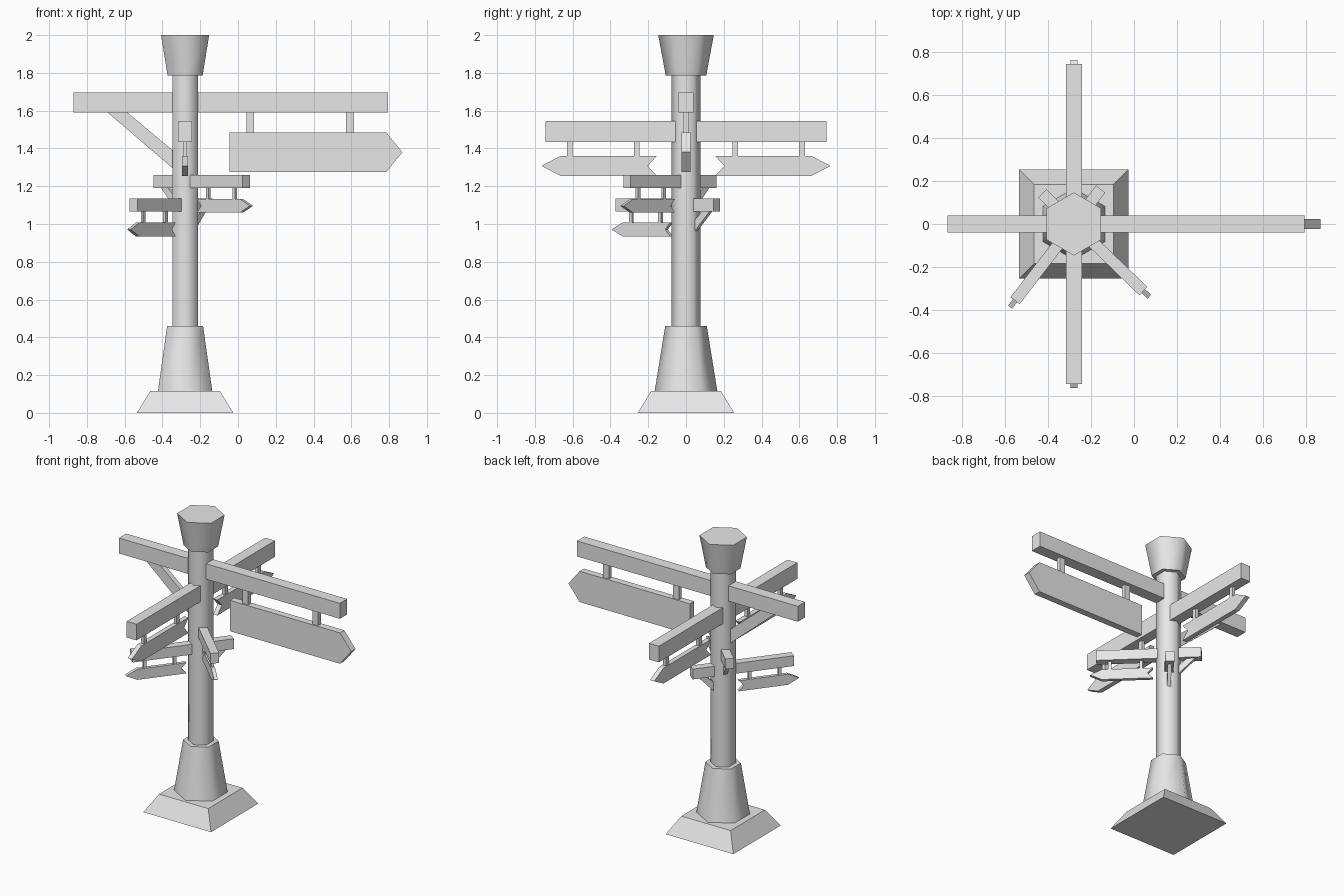
import bpy
import bmesh
from math import radians, cos, sin, pi
from mathutils import Matrix, Vector

if "Cube" in bpy.data.objects:
    bpy.data.objects.remove(bpy.data.objects["Cube"])

GREY = (0.8, 0.8, 0.8, 1)
mat = bpy.data.materials.new("plain_grey")
mat.use_nodes = True
mat.diffuse_color = GREY
mat.node_tree.nodes["Principled BSDF"].inputs["Base Color"].default_value = GREY

POLE = Vector((-0.28, 0, 0))


def finish(name, bm, angle=0):
    """Turn a bmesh into an object, placed on the pole axis and aimed outward."""
    bmesh.ops.recalc_face_normals(bm, faces=bm.faces)
    mesh = bpy.data.meshes.new(name)
    bm.to_mesh(mesh)
    bm.free()
    mesh.materials.append(mat)
    obj = bpy.data.objects.new(name, mesh)
    obj.matrix_world = Matrix.Translation(POLE) @ Matrix.Rotation(radians(angle), 4, "Z")
    bpy.context.collection.objects.link(obj)
    return obj


def prism(name, sides, z0, r0, z1, r1, turn, smooth=True):
    """Tapered regular prism around the pole axis."""
    bm = bmesh.new()
    rings = []
    for z, r in ((z0, r0), (z1, r1)):
        angles = [turn + 2 * pi * i / sides for i in range(sides)]
        rings.append([bm.verts.new((r * cos(a), r * sin(a), z)) for a in angles])
    low, high = rings
    bm.faces.new(low)
    bm.faces.new(high)
    for i in range(sides):
        j = (i + 1) % sides
        bm.faces.new((low[i], low[j], high[j], high[i]))
    obj = finish(name, bm)
    if smooth:
        bpy.ops.object.select_all(action="DESELECT")
        obj.select_set(True)
        bpy.context.view_layer.objects.active = obj
        bpy.ops.object.shade_smooth_by_angle(angle=radians(65))


def plate(name, outline, width, angle):
    """Extrude a (distance, height) outline sideways, then aim it."""
    bm = bmesh.new()
    face = bm.faces.new([bm.verts.new((d, -width / 2, z)) for d, z in outline])
    new = bmesh.ops.extrude_face_region(bm, geom=[face])["geom"]
    verts = [v for v in new if isinstance(v, bmesh.types.BMVert)]
    bmesh.ops.translate(bm, verts=verts, vec=(0, width, 0))
    finish(name, bm, angle)


def bar(name, d0, d1, z0, z1, width, angle):
    plate(name, [(d0, z0), (d1, z0), (d1, z1), (d0, z1)], width, angle)


def sign(name, tail, notch, shoulder, tip, z0, z1, width, angle):
    """Arrow board, with a notched tail if notch differs from tail."""
    mid = (z0 + z1) / 2
    outline = [(tail, z0), (shoulder, z0), (tip, mid), (shoulder, z1), (tail, z1)]
    if notch > tail:
        outline.append((notch, mid))
    plate(name, outline, width, angle)


# Base, pedestal, pole and cap
prism("base", 4, 0, 0.255 * 2 ** 0.5, 0.115, 0.185 * 2 ** 0.5, pi / 4, smooth=False)
prism("pedestal", 6, 0.115, 0.166, 0.46, 0.11, pi / 2)
prism("pole", 6, 0.46, 0.078, 1.785, 0.078, pi / 2)
prism("cap", 6, 1.785, 0.107, 2.0, 0.147, pi / 2)

# Large top sign with its counter beam and brace
bar("large_beam", -0.59, 1.075, 1.59, 1.695, 0.078, 0)
sign("large_sign", 0.235, 0.235, 1.065, 1.15, 1.275, 1.485, 0.046, 0)
for d in (0.345, 0.872):
    bar("large_hanger", d - 0.021, d + 0.021, 1.485, 1.59, 0.03, 0)
plate("large_brace", [(0.41, 1.59), (0.305, 1.59), (0.06, 1.385), (0.06, 1.29)], 0.035, 180)

# Medium signs to the front and back
for side, angle in (("front", -90), ("back", 90)):
    bar(side + "_beam", 0.05, 0.745, 1.435, 1.545, 0.074, angle)
    sign(side + "_sign", 0.155, 0.203, 0.665, 0.765, 1.255, 1.36, 0.032, angle)
    for d in (0.26, 0.615):
        bar(side + "_hanger", d - 0.015, d + 0.015, 1.36, 1.435, 0.022, angle)

# Small diagonal signs, each with a braced stub behind the pole
for side, angle, z in (("left", -44, 1.19), ("right", -127.5, 1.065)):
    bar(side + "_small_beam", -0.205, 0.45, z, z + 0.07, 0.054, angle)
    sign(side + "_small_sign", 0.097, 0.13, 0.415, 0.488, z - 0.13, z - 0.058, 0.024, angle)
    for d in (0.17, 0.365):
        bar(side + "_small_hanger", d - 0.01, d + 0.01, z - 0.058, z, 0.016, angle)
    brace = [(0.165, z), (0.115, z), (0.06, z - 0.05), (0.06, z - 0.11)]
    plate(side + "_small_brace", brace, 0.024, angle + 180)
